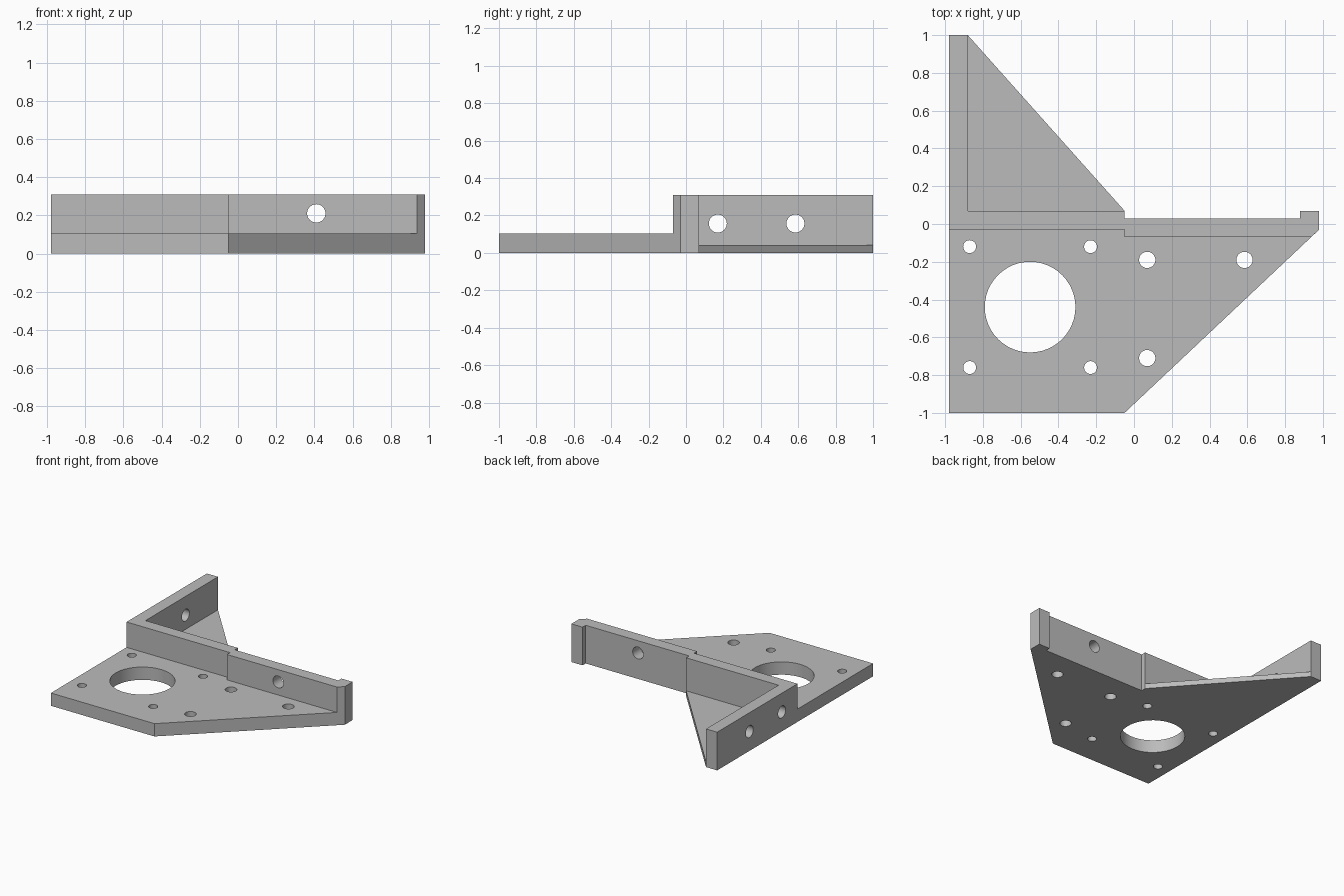
import bpy
import bmesh
from math import pi
from mathutils import Matrix

cube = bpy.data.objects.get("Cube")
if cube:
    bpy.data.objects.remove(cube, do_unlink=True)

grey = bpy.data.materials.new("light_grey")
grey.use_nodes = True
colour = (0.5, 0.5, 0.5, 1)
grey.diffuse_color = colour
grey.node_tree.nodes["Principled BSDF"].inputs["Base Color"].default_value = colour


def make_object(name, bm):
    mesh = bpy.data.meshes.new(name)
    bmesh.ops.recalc_face_normals(bm, faces=bm.faces)
    bm.to_mesh(mesh)
    bm.free()
    mesh.materials.append(grey)
    obj = bpy.data.objects.new(name, mesh)
    bpy.context.collection.objects.link(obj)
    return obj


def prism(name, outline, height):
    """Extrude a plan outline up from the ground."""
    bm = bmesh.new()
    face = bm.faces.new([bm.verts.new((x, y, 0)) for x, y in outline])
    top = bmesh.ops.extrude_face_region(bm, geom=[face])["geom"]
    verts = [v for v in top if isinstance(v, bmesh.types.BMVert)]
    bmesh.ops.translate(bm, verts=verts, vec=(0, 0, height))
    return make_object(name, bm)


def drill(bm, centre, radius, axis="Z", depth=0.3):
    turn = {"Z": Matrix(), "X": Matrix.Rotation(pi / 2, 4, "Y"),
            "Y": Matrix.Rotation(pi / 2, 4, "X")}[axis]
    bmesh.ops.create_cone(bm, cap_ends=True, segments=48, radius1=radius,
                          radius2=radius, depth=depth,
                          matrix=Matrix.Translation(centre) @ turn)


def combine(body, tool, operation):
    mod = body.modifiers.new(tool.name, "BOOLEAN")
    mod.operation = operation
    mod.solver = "EXACT"
    mod.object = tool
    bpy.context.view_layer.objects.active = body
    bpy.ops.object.modifier_apply(modifier=mod.name)
    bpy.data.objects.remove(tool, do_unlink=True)


left, right, step = -0.98, 0.98, -0.05

# Upright walls: side wall, stepped cross wall and end block
bracket = prism("mounting_bracket", [
    (left, -0.03), (step, -0.03), (step, -0.07), (0.937, -0.07),
    (right, -0.03), (right, 0.07), (0.88, 0.07), (0.88, 0.03),
    (step, 0.03), (step, 0.07), (-0.88, 0.07), (-0.88, 1), (left, 1)], 0.31)

# Thick front plate with a slanted side
front_plate = prism("front_plate", [
    (left, -1), (step, -1), (right, -0.03), (right, 0), (left, 0)], 0.104)
combine(bracket, front_plate, "UNION")

# Thin triangular web behind the cross wall
rear_web = prism("rear_web", [
    (-0.93, 0.02), (step, 0.02), (step, 0.07), (-0.88, 1), (-0.93, 1)], 0.042)
combine(bracket, rear_web, "UNION")

# Plate holes: large bore, its four screws, three bolt holes
bm = bmesh.new()
drill(bm, (-0.55, -0.44, 0.05), 0.24)
for x in (-0.87, -0.23):
    for y in (-0.12, -0.76):
        drill(bm, (x, y, 0.05), 0.034)
for x, y in ((0.07, -0.19), (0.585, -0.19), (0.07, -0.71)):
    drill(bm, (x, y, 0.05), 0.043)

# Wall holes
drill(bm, (0.41, -0.02, 0.21), 0.048, "Y")
for y in (0.17, 0.585):
    drill(bm, (-0.93, y, 0.157), 0.048, "X")
combine(bracket, make_object("hole_cutters", bm), "DIFFERENCE")

# Smooth hole walls, crisp edges
bpy.ops.object.select_all(action="DESELECT")
bracket.select_set(True)
bpy.context.view_layer.objects.active = bracket
bpy.ops.object.shade_smooth_by_angle(angle=pi / 6)
